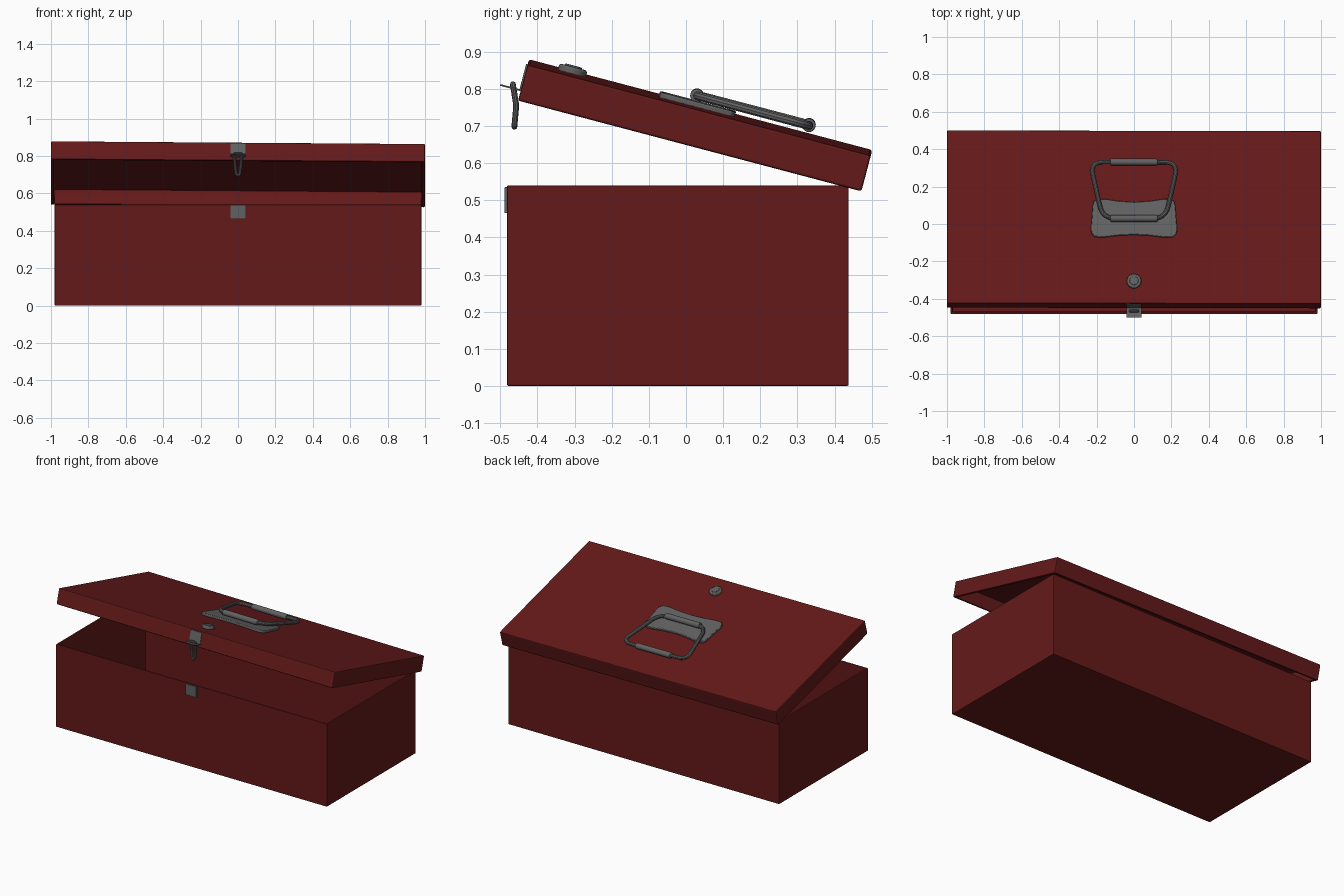
import bpy, bmesh
from math import radians, pi
from mathutils import Matrix, Vector

if "Cube" in bpy.data.objects:
    bpy.data.objects.remove(bpy.data.objects["Cube"])

# lid frame: origin at the middle of the lid top, tipped open with a slight roll
LID = (Matrix.Translation((0, 0.0375, 0.75)) @ Matrix.Rotation(radians(-14.8), 4, 'X')
       @ Matrix.Rotation(radians(0.43), 4, 'Y'))


def material(name, rgb):
    m = bpy.data.materials.new(name)
    m.diffuse_color = (*rgb, 1)
    m.use_nodes = True
    m.node_tree.nodes["Principled BSDF"].inputs["Base Color"].default_value = m.diffuse_color
    return m


RED = material("red_paint", (0.13, 0.01, 0.01))
STEEL = material("steel", (0.12, 0.12, 0.12))


def finish(ob, mat, matrix=Matrix(), bevel=0, smooth=True):
    ob.data.materials.append(mat)
    ob.matrix_world = matrix
    if bevel:
        b = ob.modifiers.new("bevel", 'BEVEL')
        b.width, b.segments, b.limit_method = bevel, 2, 'ANGLE'
    if smooth:
        bpy.ops.object.select_all(action='DESELECT')
        ob.select_set(True)
        bpy.context.view_layer.objects.active = ob
        bpy.ops.object.shade_smooth_by_angle(angle=radians(35))
    return ob


def from_bmesh(name, bm):
    bmesh.ops.recalc_face_normals(bm, faces=bm.faces)
    me = bpy.data.meshes.new(name)
    bm.to_mesh(me)
    bm.free()
    ob = bpy.data.objects.new(name, me)
    bpy.context.collection.objects.link(ob)
    return ob


def block(name, lo, hi, mat, matrix=Matrix(), bevel=0, open_side=0, wall=0):
    """Box between two corners; open_side +1/-1 removes top/bottom and adds walls."""
    lo, hi = Vector(lo), Vector(hi)
    bm = bmesh.new()
    bmesh.ops.create_cube(bm, size=1)
    bmesh.ops.scale(bm, vec=hi - lo, verts=bm.verts)
    bmesh.ops.translate(bm, vec=(lo + hi) / 2, verts=bm.verts)
    bm.normal_update()
    if open_side:
        gone = [f for f in bm.faces if f.normal.z * open_side > 0.9]
        bmesh.ops.delete(bm, geom=gone, context='FACES')
    me = bpy.data.meshes.new(name)
    bm.to_mesh(me)
    bm.free()
    ob = bpy.data.objects.new(name, me)
    bpy.context.collection.objects.link(ob)
    if wall:
        s = ob.modifiers.new("wall", 'SOLIDIFY')
        s.thickness, s.offset, s.use_even_offset = wall, -1, True
    return finish(ob, mat, matrix, bevel, smooth=False)


def rod(name, radius, length, axis, at, mat, matrix=Matrix(), bevel=0.004):
    bm = bmesh.new()
    turn = Matrix.Rotation(pi / 2, 4, 'Y') if axis == 'X' else Matrix()
    bmesh.ops.create_cone(bm, cap_ends=True, segments=24, radius1=radius, radius2=radius,
                          depth=length, matrix=Matrix.Translation(at) @ turn)
    return finish(from_bmesh(name, bm), mat, matrix, bevel)


def rounded(points, r, steps=6):
    """Closed path with each corner replaced by a smooth arc."""
    pts = [Vector(p) for p in points]
    out = []
    for i, p in enumerate(pts):
        a = p + (pts[i - 1] - p).normalized() * r
        b = p + (pts[(i + 1) % len(pts)] - p).normalized() * r
        for k in range(steps + 1):
            t = k / steps
            out.append(a * (1 - t) ** 2 + p * 2 * t * (1 - t) + b * t * t)
    return out


def tube(name, path, radius, mat, matrix=Matrix()):
    cu = bpy.data.curves.new(name, 'CURVE')
    cu.dimensions, cu.bevel_depth, cu.bevel_resolution = '3D', radius, 3
    sp = cu.splines.new('POLY')
    sp.points.add(len(path) - 1)
    for q, p in zip(sp.points, path):
        q.co = (*p, 1)
    sp.use_cyclic_u = True
    ob = bpy.data.objects.new(name, cu)
    bpy.context.collection.objects.link(ob)
    bpy.ops.object.select_all(action='DESELECT')
    ob.select_set(True)
    bpy.context.view_layer.objects.active = ob
    bpy.ops.object.convert(target='MESH')
    return finish(bpy.context.object, mat, matrix)


# box body and its front catch
block("box_body", (-0.98, -0.482, 0), (0.98, 0.438, 0.54), RED, bevel=0.004, open_side=1, wall=0.012)
block("catch_plate", (-0.04, -0.489, 0.465), (0.04, -0.480, 0.535), STEEL, bevel=0.002)

# tipped lid, open underneath
block("lid", (-1, -0.478, -0.1), (1, 0.478, 0), RED, LID, bevel=0.006, open_side=-1, wall=0.018)

# handle plate: waisted outline, mirrored and extruded
half = [(0, 0.08), (0.08, 0.085), (0.15, 0.096), (0.19, 0.097), (0.213, 0.088), (0.221, 0.06),
        (0.225, 0.0), (0.23, -0.06), (0.228, -0.092), (0.21, -0.112), (0.17, -0.115),
        (0.08, -0.104), (0, -0.1)]
outline = half + [(-x, y) for x, y in half[-2:0:-1]]
bm = bmesh.new()
face = bm.faces.new([bm.verts.new((x, y, -0.002)) for x, y in outline])
top = bmesh.ops.extrude_face_region(bm, geom=[face])["geom"]
bmesh.ops.translate(bm, vec=(0, 0, 0.016), verts=[v for v in top if isinstance(v, bmesh.types.BMVert)])
finish(from_bmesh("handle_plate", bm), STEEL, LID, 0.004)

# handle loop with a sleeve at the hinge and a grip at the far side
loop = [(-0.235, 0.296, 0.029), (0.235, 0.296, 0.029), (0.168, -0.016, 0.029), (-0.168, -0.016, 0.029)]
tube("handle_loop", rounded(loop, 0.07), 0.012, STEEL, LID)
for name, v in (("handle_hinge_sleeve", -0.016), ("handle_grip", 0.296)):
    rod(name, 0.018, 0.25, 'X', (0, v, 0.029), STEEL, LID)

# round lock on the lid
rod("lock_ring", 0.039, 0.022, 'Z', (0, -0.357, 0.007), STEEL, LID, 0.006)
rod("lock_core", 0.024, 0.008, 'Z', (0, -0.357, 0.018), STEEL, LID, 0.003)

# latch bracket on the lid front, with a thin shelf holding the hanging hasp
block("latch_bracket", (-0.04, -0.482, -0.08), (0.04, -0.476, -0.007), STEEL, LID, 0.001)
block("latch_shelf", (-0.04, -0.535, -0.081), (0.04, -0.476, -0.077), STEEL, LID)
hasp = [(-0.02, -0.466, 0.812), (0.02, -0.466, 0.812), (0.016, -0.457, 0.755),
        (0.009, -0.462, 0.698), (-0.009, -0.462, 0.698), (-0.016, -0.457, 0.755)]
tube("latch_hasp", rounded(hasp, 0.008, 4), 0.008, STEEL)
